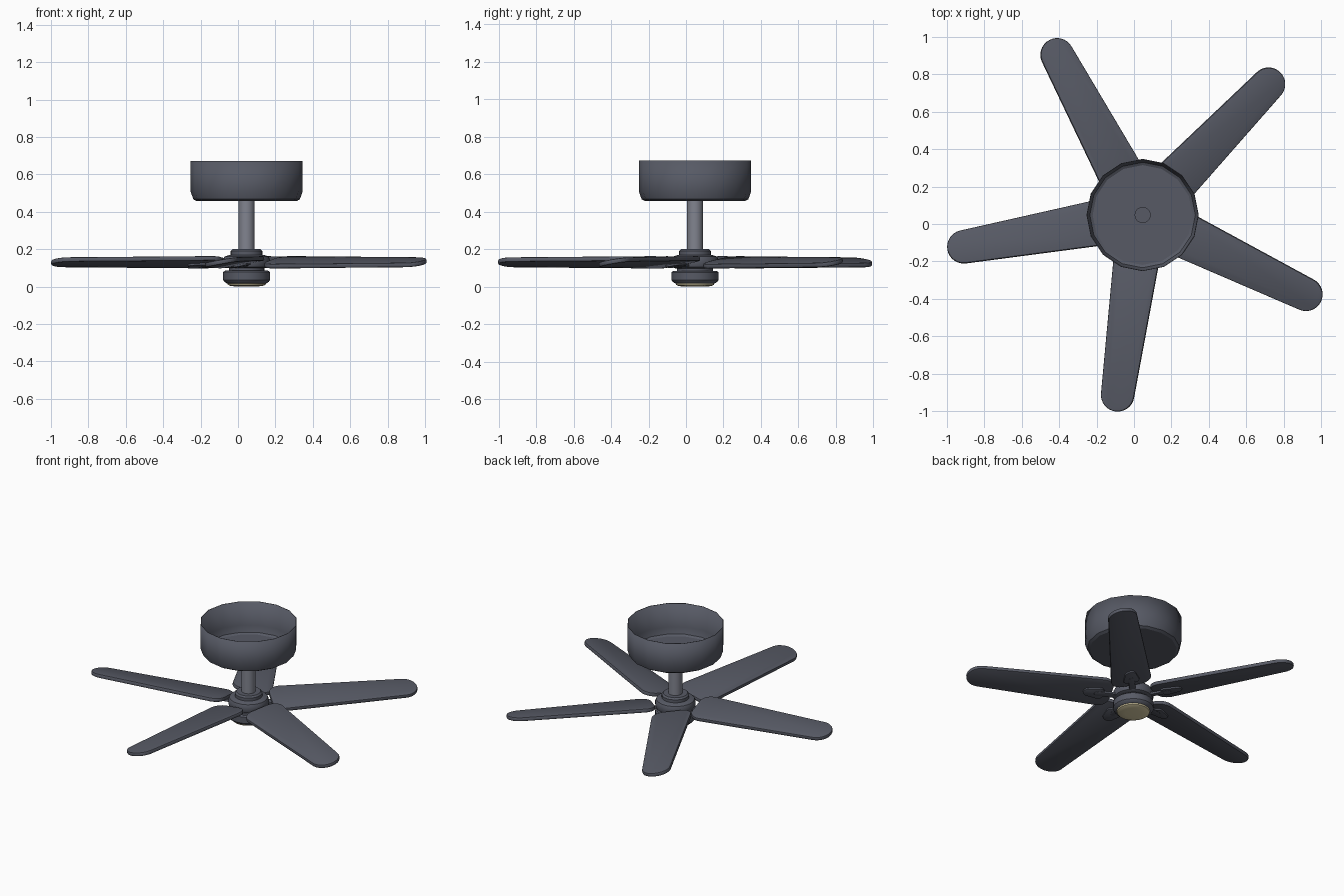
import bpy
import bmesh
from math import sin, cos, pi, radians
from mathutils import Matrix, Vector

cube = bpy.data.objects.get("Cube")
if cube:
    bpy.data.objects.remove(cube, do_unlink=True)

CENTRE = Vector((0.046, 0.048, 0))
BLADES = 5
FIRST_ANGLE = 46.1
PITCH = 10
BLADE_Z = 0.13


def material(name, rgb):
    mat = bpy.data.materials.new(name)
    mat.use_nodes = True
    colour = (*rgb, 1)
    mat.diffuse_color = colour
    mat.node_tree.nodes["Principled BSDF"].inputs["Base Color"].default_value = colour
    return mat


charcoal = material("charcoal", (0.095, 0.102, 0.13))
steel = material("light steel", (0.22, 0.23, 0.275))
cream = material("cream glass", (0.70, 0.62, 0.38))


def finish(name, bm, mat, matrix=None):
    """Turn a bmesh into a smooth object with sharp edges kept."""
    bmesh.ops.remove_doubles(bm, verts=bm.verts, dist=1e-5)
    bmesh.ops.recalc_face_normals(bm, faces=bm.faces)
    mesh = bpy.data.meshes.new(name)
    bm.to_mesh(mesh)
    bm.free()
    mesh.materials.append(mat)
    mesh.shade_smooth()
    mesh.set_sharp_from_angle(angle=radians(30))
    obj = bpy.data.objects.new(name, mesh)
    bpy.context.collection.objects.link(obj)
    obj.matrix_world = Matrix.Translation(CENTRE) @ (matrix or Matrix())
    return obj


def lathe(name, profile, mat, sides=24):
    """Spin a (radius, height) profile around the upright axis."""
    bm = bmesh.new()
    verts = [bm.verts.new((r, 0, z)) for r, z in profile]
    edges = [bm.edges.new(pair) for pair in zip(verts, verts[1:])]
    bmesh.ops.spin(bm, geom=verts + edges, cent=(0, 0, 0), axis=(0, 0, 1),
                   angle=2 * pi, steps=sides, use_merge=True)
    return finish(name, bm, mat)


def slab(name, outline, thickness, mat, matrix, bevel):
    """Extrude a flat outline, centred on its own plane, with rounded rims."""
    bm = bmesh.new()
    face = bm.faces.new([bm.verts.new((x, y, -thickness / 2)) for x, y in outline])
    top = bmesh.ops.extrude_face_region(bm, geom=[face])["geom"]
    bmesh.ops.translate(bm, vec=(0, 0, thickness),
                        verts=[v for v in top if isinstance(v, bmesh.types.BMVert)])
    rims = [e for e in bm.edges if abs(e.verts[0].co.z - e.verts[1].co.z) < 1e-6]
    bmesh.ops.bevel(bm, geom=rims, offset=bevel, segments=2, profile=0.5,
                    affect='EDGES')
    return finish(name, bm, mat, matrix)


def arc(cx, cy, radius, start, end, steps):
    angles = [radians(start + (end - start) * i / steps) for i in range(steps + 1)]
    return [(cx + radius * cos(a), cy + radius * sin(a)) for a in angles]


def paddle(inner, outer, root, tip, corner, steps=8):
    """Tapered outline: rounded root corners and a semicircular tip."""
    return (arc(outer - tip, 0, tip, -85, 85, steps * 2)
            + arc(inner + corner, root - corner, corner, 90, 180, steps)
            + arc(inner + corner, corner - root, corner, 180, 270, steps))


# Ceiling canopy: an open cup
canopy = lathe("ceiling_canopy", [(0, 0.457), (0.268, 0.457), (0.285, 0.467),
                                  (0.30, 0.51), (0.30, 0.672)], charcoal, 16)
wall = canopy.modifiers.new("wall", 'SOLIDIFY')
wall.thickness = 0.004

# Downrod and its fixing inside the canopy
lathe("downrod", [(0, 0.18), (0.043, 0.18), (0.043, 0.458), (0, 0.458)], steel, 20)
lathe("rod_fixing", [(0.043, 0.455), (0.043, 0.505), (0, 0.505)], charcoal, 20)

# Motor housing with stepped collar, neck and lower switch housing
lathe("motor_housing", [(0, 0.098), (0.105, 0.098), (0.12, 0.105), (0.125, 0.118),
                        (0.125, 0.145), (0.118, 0.16), (0.10, 0.167), (0.085, 0.17),
                        (0.085, 0.19), (0.075, 0.20), (0, 0.20)], charcoal)
lathe("motor_neck", [(0.095, 0.08), (0.095, 0.10)], charcoal)
lathe("switch_housing", [(0, 0.085), (0.115, 0.085), (0.125, 0.077), (0.125, 0.035),
                         (0.118, 0.025), (0.105, 0.017), (0, 0.017)], charcoal)

# Shallow lamp lens underneath
lathe("lamp_lens", [(0.104, 0.019), (0.10, 0.009), (0.085, 0.003), (0.05, 0), (0, 0)],
      cream)

# Blades, each with a bracket arm and a mounting plate below
for i in range(BLADES):
    turn = Matrix.Rotation(radians(FIRST_ANGLE + i * 360 / BLADES), 4, 'Z')
    tilt = turn @ Matrix.Translation((0, 0, BLADE_Z)) @ Matrix.Rotation(
        radians(PITCH), 4, 'X')
    below = tilt @ Matrix.Translation((0, 0, -0.017))
    slab(f"blade_{i + 1}", paddle(0.14, 1.06, 0.125, 0.09, 0.07), 0.025,
         charcoal, tilt, 0.007)
    slab(f"blade_plate_{i + 1}", paddle(0.19, 0.32, 0.05, 0.035, 0.03, 4), 0.012,
         charcoal, below, 0.003)
    slab(f"blade_arm_{i + 1}", paddle(0.08, 0.25, 0.02, 0.02, 0.008, 3), 0.016,
         charcoal, below, 0.003)
